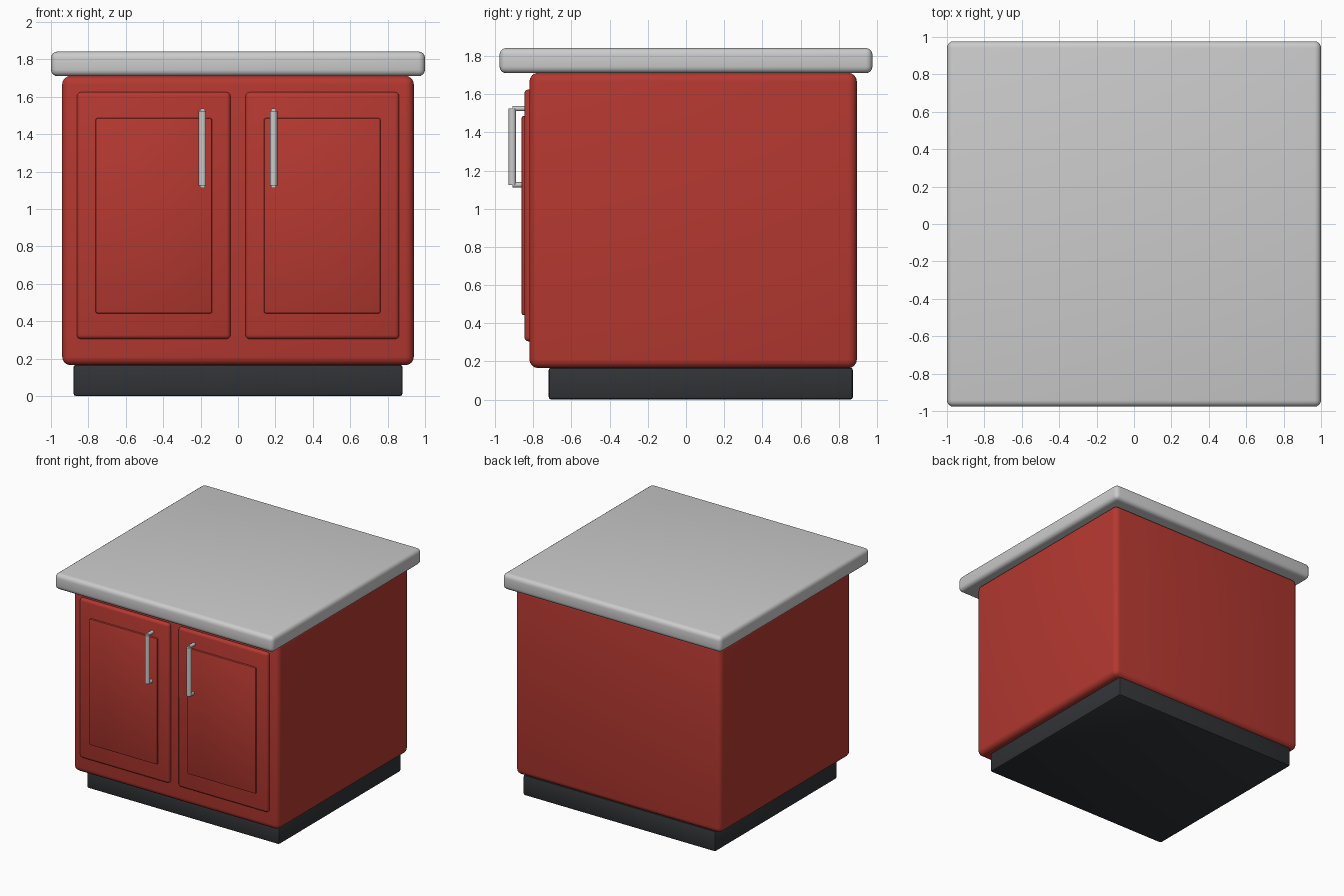
import bpy, math

if "Cube" in bpy.data.objects:
    bpy.data.objects.remove(bpy.data.objects["Cube"])


def material(name, rgb):
    m = bpy.data.materials.new(name)
    m.diffuse_color = (*rgb, 1)
    m.use_nodes = True
    m.node_tree.nodes["Principled BSDF"].inputs["Base Color"].default_value = m.diffuse_color
    return m


RED = material("red_paint", (0.46, 0.04, 0.03))
DARK = material("dark_base", (0.03, 0.033, 0.037))


def finish(ob, name, mat):
    ob.name = name
    if mat:
        ob.data.materials.append(mat)
    bpy.ops.object.shade_smooth_by_angle(angle=math.radians(40))


def box(name, x, y, z, bevel, mat=None, segments=4):
    """Rounded box from (min, max) ranges."""
    bpy.ops.mesh.primitive_cube_add(size=1, location=[sum(r) / 2 for r in (x, y, z)])
    ob = bpy.context.object
    ob.scale = [r[1] - r[0] for r in (x, y, z)]
    bpy.ops.object.transform_apply(location=False, rotation=False, scale=True)
    mod = ob.modifiers.new("Bevel", 'BEVEL')
    mod.width, mod.segments = bevel, segments
    bpy.ops.object.modifier_apply(modifier="Bevel")
    finish(ob, name, mat)


def rod(name, loc, radius, length, rot=(0, 0, 0)):
    bpy.ops.mesh.primitive_cylinder_add(vertices=12, radius=radius, depth=length,
                                        location=loc, rotation=rot)
    finish(bpy.context.object, name, None)


# Main volumes
box("plinth", (-0.88, 0.88), (-0.72, 0.875), (0, 0.168), 0.015, DARK, 2)
box("cabinet_body", (-0.94, 0.94), (-0.82, 0.895), (0.165, 1.712), 0.045, RED)
box("countertop", (-1, 1), (-0.977, 0.977), (1.71, 1.842), 0.035)

# Mirrored doors with raised panels and bar handles
for side, s in (("left", -1), ("right", 1)):
    def span(a, b):
        return sorted((s * a, s * b))

    box(side + "_door", span(0.04, 0.862), (-0.847, -0.79), (0.305, 1.625), 0.022, RED, 3)
    box(side + "_door_panel", span(0.138, 0.762), (-0.861, -0.83), (0.442, 1.486), 0.01, RED, 2)
    x = s * 0.19
    rod(side + "_handle_bar", (x, -0.91, 1.325), 0.02, 0.4)
    for end, z in (("top", 1.525), ("bottom", 1.125)):
        rod(f"{side}_handle_{end}_post", (x, -0.875, z), 0.014, 0.07, (math.pi / 2, 0, 0))
